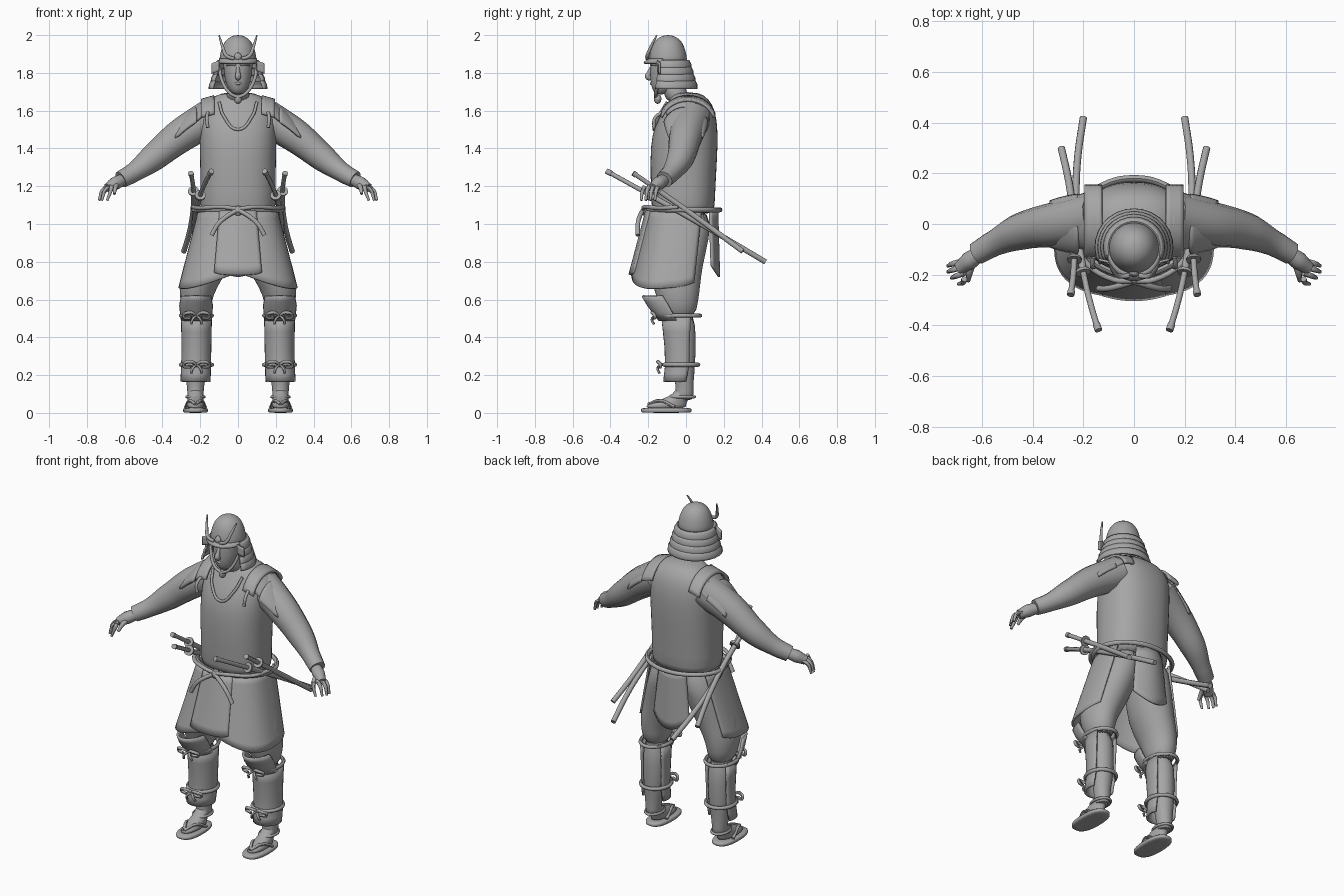
import bpy
from math import sin, cos, pi, radians, copysign
from mathutils import Vector

if "Cube" in bpy.data.objects:
    bpy.data.objects.remove(bpy.data.objects["Cube"])

GREY = (0.38, 0.38, 0.38, 1)
mat = bpy.data.materials.new("plain grey")
mat.use_nodes = True
mat.diffuse_color = GREY
mat.node_tree.nodes["Principled BSDF"].inputs["Base Color"].default_value = GREY
made = []


def finish(name, mesh, mirror=False, thick=0, sub=0):
    obj = bpy.data.objects.new(name, mesh)
    bpy.context.collection.objects.link(obj)
    mesh.materials.clear()
    mesh.materials.append(mat)
    if thick:
        m = obj.modifiers.new("thickness", "SOLIDIFY")
        m.thickness, m.offset = thick, 0
    if sub:
        m = obj.modifiers.new("smooth", "SUBSURF")
        m.levels = m.render_levels = sub
    if mirror:
        obj.modifiers.new("mirror", "MIRROR")
    made.append(obj)
    return obj


def sheet(name, f, nu=14, nv=8, thick=0.012, mirror=False):
    """Thin curved plate from a surface function of u and v."""
    verts = [f(i / nu, j / nv) for j in range(nv + 1) for i in range(nu + 1)]
    w = nu + 1
    faces = [(j * w + i, j * w + i + 1, j * w + w + i + 1, j * w + w + i)
             for j in range(nv) for i in range(nu)]
    mesh = bpy.data.meshes.new(name)
    mesh.from_pydata(verts, [], faces)
    return finish(name, mesh, mirror, thick)


def around(cx, cy, z, rx, ry, a, power=1):
    """Point on a rounded ring; angle 0 is the front."""
    s, c = sin(a), cos(a)
    return (cx + rx * copysign(abs(s) ** power, s),
            cy - ry * copysign(abs(c) ** power, c), z)


def loft(name, rings, mirror=False, power=1, sides=24, sub=1):
    """Closed body through stacked rings (x, y, z, rx, ry)."""
    verts = [around(*r, 2 * pi * i / sides, power) for r in rings for i in range(sides)]
    faces = [(j * sides + i, j * sides + (i + 1) % sides,
              (j + 1) * sides + (i + 1) % sides, (j + 1) * sides + i)
             for j in range(len(rings) - 1) for i in range(sides)]
    faces += [tuple(range(sides))[::-1],
              tuple(range((len(rings) - 1) * sides, len(rings) * sides))]
    if rings[0][2] > rings[-1][2]:
        faces = [f[::-1] for f in faces]
    mesh = bpy.data.meshes.new(name)
    mesh.from_pydata(verts, [], faces)
    return finish(name, mesh, mirror, 0, sub)


def wrap(name, rings, a0, a1, mirror=False, thick=0.012):
    """Open plate wrapped round part of stacked rings."""
    def f(u, v):
        t = v * (len(rings) - 1)
        k = min(int(t), len(rings) - 2)
        r = [p + (q - p) * (t - k) for p, q in zip(rings[k], rings[k + 1])]
        return around(*r, radians(a0 + (a1 - a0) * u))
    return sheet(name, f, 18, 2 * (len(rings) - 1), thick, mirror)


def tube(name, pts, radii, mirror=False, closed=False, res=4):
    """Round rod through points, one radius or one per point."""
    if not isinstance(radii, (list, tuple)):
        radii = [radii] * len(pts)
    cu = bpy.data.curves.new(name, "CURVE")
    cu.dimensions, cu.bevel_depth, cu.bevel_resolution = "3D", 1, res
    cu.resolution_u, cu.use_fill_caps = 5, True
    sp = cu.splines.new("BEZIER")
    sp.bezier_points.add(len(pts) - 1)
    sp.use_cyclic_u = closed
    for b, p, r in zip(sp.bezier_points, pts, radii):
        b.co, b.radius = p, r
        b.handle_left_type = b.handle_right_type = "AUTO"
    tmp = bpy.data.objects.new(name + "_path", cu)
    bpy.context.collection.objects.link(tmp)
    dg = bpy.context.evaluated_depsgraph_get()
    mesh = bpy.data.meshes.new_from_object(tmp.evaluated_get(dg))
    bpy.data.objects.remove(tmp)
    return finish(name, mesh, mirror)


def ring(name, cx, cy, z, rx, ry, r, mirror=False):
    tube(name, [around(cx, cy, z, rx, ry, pi * i / 6) for i in range(12)], r, mirror, True, 2)


# Cuirass and neck
loft("cuirass", [(0, -.015, 1.05, .2, .165), (0, -.015, 1.08, .2, .167),
                 (0, -.015, 1.25, .2, .175), (0, -.01, 1.42, .205, .18),
                 (0, 0, 1.52, .205, .168), (0, .015, 1.6, .2, .14),
                 (0, .02, 1.66, .16, .105), (0, 0, 1.7, .08, .07)], power=.85)
loft("neck", [(0, -.03, 1.64, .075, .075), (0, -.06, 1.7, .055, .06), (0, -.08, 1.78, .055, .06)])
tube("collar_edge", [(.1, -.1, 1.645), (.075, -.145, 1.57), (0, -.17, 1.5),
                     (-.075, -.145, 1.57), (-.1, -.1, 1.645)], .008)
tube("chest_toggles", [(.16, -.13, 1.59), (.165, -.165, 1.56), (.16, -.17, 1.51)], .009, True)


# Shoulder straps and layered shoulder guards
def strap(u, v):
    a = (v - .5) * 2.6
    return (.125 + .07 * u, .01 + .145 * sin(a), 1.55 + .125 * cos(a) - .02 * u)


sheet("shoulder_straps", strap, 4, 14, .015, True)
for k in range(2):
    def pad(u, v, k=k):
        a = (u - .5) * (2.5 - .5 * v * v)
        return (.15 + .07 * k + .11 * v, .01 - .01 * k + (.12 - .015 * v) * sin(a),
                1.67 - .055 * k - .07 * v - .04 * v * v - .11 * (1 - cos(a)))
    sheet("shoulder_guard_%d" % (k + 1), pad, thick=.014, mirror=True)

# Sleeves and hands
tube("sleeves", [(.15, .03, 1.56), (.3, 0, 1.47), (.45, -.03, 1.35), (.55, -.075, 1.275),
                 (.62, -.115, 1.235)], [.1, .09, .073, .052, .046], True)
tube("palms", [(.6, -.11, 1.24), (.65, -.145, 1.215), (.69, -.175, 1.19)], [.03, .036, .026], True)
for i in range(4):
    y = -.145 - .024 * i
    x = .735 - .007 * i * (i - 1)
    tube("finger_%d" % (i + 1), [(.67, y, 1.2), (x - .02, y - .012, 1.18), (x, y - .02, 1.125)],
         [.012, .011, .007], True, res=2)
tube("thumbs", [(.64, -.155, 1.21), (.65, -.195, 1.19), (.655, -.225, 1.16)],
     [.016, .013, .008], True, res=2)

# Trousers and lower legs
loft("trousers", [(.09, -.01, 1.09, .1, .15), (.12, -.02, .92, .12, .145),
                  (.17, -.055, .77, .125, .14), (.215, -.05, .66, .1, .125),
                  (.222, -.04, .59, .082, .105), (.22, -.035, .5, .07, .085)], True)
loft("lower_legs", [(.22, -.035, .55, .07, .085), (.22, -.02, .38, .07, .072),
                    (.22, -.01, .26, .062, .06), (.225, -.01, .17, .05, .05),
                    (.225, -.005, .11, .042, .045), (.225, -.02, .06, .045, .06)], True)


# Flared thigh skirt, split at the centre
def skirt(u, v):
    x, y, z = around(0, -.02 - .06 * v, 1.07 - .42 * v + .08 * v * (1 - u) ** 4 + .04 * v * u ** 4,
                     .205 + .105 * v, .172 + .033 * v, radians(3 + 117 * u), .75)
    return (x, y, z)


sheet("thigh_skirt", skirt, 18, 10, .012, True)


# Front apron and back flap
def apron(u, v):
    s = 2 * u - 1
    return (s * (.095 + .03 * v), -.205 - .09 * v + .02 * s * s, 1.07 - .34 * v + .012 * v * s ** 4)


sheet("front_apron", apron, thick=.02)
sheet("back_flap", lambda u, v: ((2 * u - 1) * (.09 + .03 * v), .165 - .04 * (2 * u - 1) ** 2 + .01 * v,
                                 1.07 - .35 * v + .06 * v * (2 * u - 1) ** 2))

# Belt cord with a front knot
ring("belt_cord", 0, -.01, 1.075, .235, .19, .013)
loft("belt_knot", [(0, -.215, 1.04, .015, .012), (0, -.22, 1.07, .03, .024), (0, -.215, 1.1, .018, .014)])
tube("belt_tails", [(.01, -.23, 1.07), (.06, -.245, 1.04), (.105, -.255, 1.0), (.14, -.255, .94)],
     .012, True)
tube("belt_loops", [(.01, -.225, 1.08), (.08, -.22, 1.09), (.2, -.14, 1.085), (.24, -.04, 1.09)],
     .011, True)


# Swords: a slightly bent line cut into handle, guard and scabbard
def sword(kind, a, m, b, split):
    a, m, b = Vector(a), Vector(m), Vector(b)

    def at(t):
        return a * (1 - t) * (1 - 2 * t) + m * 4 * t * (1 - t) + b * t * (2 * t - 1)
    parts = (("handles", 0, split, .012), ("guards", split, split + .012, .03),
             ("scabbards", split, 1, .0145), ("pommels", 0, .03, .015))
    for part, s, e, r in parts:
        tube(kind + "_sword_" + part, [at(s + (e - s) * i / 4) for i in range(5)], r, True, res=3)


sword("long", (.14, -.42, 1.28), (.225, 0, 1.045), (.2, .42, .8), .27)
sword("short", (.25, -.28, 1.27), (.237, 0, 1.075), (.287, .3, .855), .25)

# Knee guards, shin guards and their ties
wrap("knee_guards", [(.222, -.1, .62, .075, .13), (.222, -.07, .57, .085, .13),
                     (.22, -.03, .49, .078, .11)], -80, 80, True)
wrap("shin_guards", [(.22, -.02, .51, .076, .105), (.22, -.02, .35, .073, .088),
                     (.222, -.02, .25, .073, .085), (.225, -.035, .165, .074, .08)], -115, 115, True)
for tag, z, y, ry in (("knee", .515, -.035, .11), ("shin", .255, -.025, .09)):
    ring(tag + "_ties", .22, y, z, .082, ry, .011, True)
    front = y - ry - .015
    for s in (-1, 1):
        side = "outer" if s > 0 else "inner"
        tube(tag + "_bow_loops_" + side, [(.22, front, z), (.22 + s * .035, front - .02, z + .016),
             (.22 + s * .068, front - .005, z - .004), (.22 + s * .03, front - .015, z - .012)],
             .009, True, res=2)
        tube(tag + "_bow_tails_" + side, [(.22, front, z), (.22 + s * .02, front - .02, z - .02),
             (.22 + s * .028, front - .01, z - .045)], .007, True, res=2)

# Feet and sandals
loft("feet", [(.225, -.11, .02, .048, .115), (.225, -.105, .045, .047, .105),
              (.225, -.06, .07, .042, .07), (.225, -.015, .1, .038, .05), (.225, -.005, .14, .04, .042)], True)
loft("sandals", [(.225, -.105, 0, .062, .13), (.225, -.105, .005, .066, .135),
                 (.225, -.105, .022, .066, .135), (.225, -.105, .027, .062, .13)], True, .8)
for s in (-1, 1):
    tube("sandal_straps_" + ("outer" if s > 0 else "inner"),
         [(.225, -.2, .045), (.225 + s * .03, -.14, .064), (.225 + s * .052, -.06, .03)], .009, True, res=2)
ring("ankle_straps", .225, -.02, .085, .046, .065, .008, True)

# Head and face
loft("head", [(0, -.13, 1.685, .025, .03), (0, -.125, 1.71, .05, .055), (0, -.11, 1.76, .07, .08),
              (0, -.1, 1.82, .077, .09), (0, -.1, 1.88, .08, .085), (0, -.1, 1.94, .06, .06)])
tube("nose", [(0, -.18, 1.835), (0, -.195, 1.8), (0, -.202, 1.78), (0, -.185, 1.77)],
     [.008, .012, .016, .012])
tube("lips", [(-.028, -.168, 1.742), (0, -.184, 1.744), (.028, -.168, 1.742)], [.004, .008, .004])
tube("brows", [(.012, -.185, 1.842), (.035, -.181, 1.847), (.06, -.158, 1.84)], [.006, .008, .004], True)
tube("chin_cords", [(.1, -.12, 1.83), (.085, -.14, 1.76), (.045, -.16, 1.695), (0, -.16, 1.67)], .009, True)
loft("chin_knot", [(0, -.15, 1.635, .012, .012), (0, -.15, 1.66, .026, .024), (0, -.15, 1.69, .014, .014)])

# Helmet bowl, brim, neck guard and horns
loft("helmet_bowl", [(0, -.095, 1.855, .1, .102), (0, -.095, 1.87, .1, .102), (0, -.095, 1.92, .092, .094),
                     (0, -.095, 1.965, .073, .075), (0, -.095, 1.99, .045, .047), (0, -.095, 2, .015, .015)])
ring("helmet_rim", 0, -.095, 1.86, .102, .105, .009)
wrap("helmet_brim", [(0, -.095, 1.872, .098, .1), (0, -.11, 1.852, .105, .112)], -75, 75)
for k in range(4):
    z, r = 1.865 - .036 * k, .104 + .011 * k
    wrap("neck_guard_%d" % (k + 1), [(0, -.09, z, r, r - .002), (0, -.09, z - .02, r + .011, r + .008),
         (0, -.09, z - .042, r + .013, r + .009)], 62, 298)
sheet("helmet_side_flaps", lambda u, v: (.1 + .04 * u, -.15 + .01 * u, 1.865 - .055 * v - .015 * u),
      4, 4, .01, True)
tube("helmet_horns", [(.02, -.205, 1.875), (.06, -.205, 1.89), (.082, -.185, 1.94), (.1, -.155, 1.998)],
     [.009, .01, .008, .004], True)
loft("crest_boss", [(0, -.195, 1.865, .012, .012), (0, -.198, 1.885, .024, .014), (0, -.19, 1.91, .01, .01)])

# Smooth shading with sharp edges kept
for o in bpy.context.view_layer.objects:
    o.select_set(o in made)
bpy.context.view_layer.objects.active = made[0]
bpy.ops.object.shade_smooth_by_angle(angle=radians(45))
